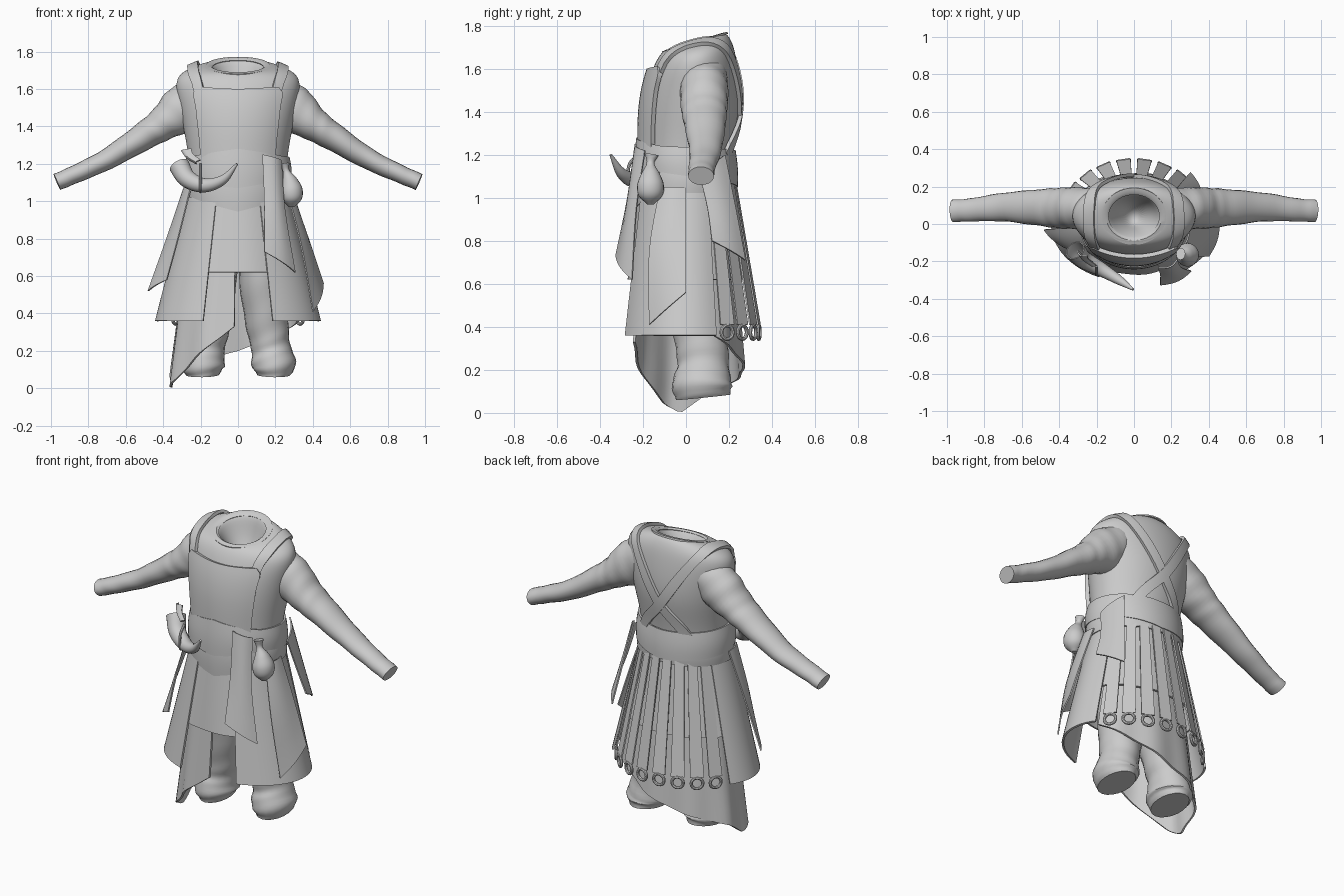
import bpy, bmesh, math
from mathutils import Vector

cube = bpy.data.objects.get("Cube")
if cube:
    bpy.data.objects.remove(cube, do_unlink=True)

grey = bpy.data.materials.new("plain_grey")
grey.use_nodes = True
COLOR = (0.6, 0.6, 0.6, 1)
grey.diffuse_color = COLOR
grey.node_tree.nodes["Principled BSDF"].inputs["Base Color"].default_value = COLOR
parts = []


def grid_object(name, rows, closed=False, caps=False, thick=0.0, subdiv=0, wrap=None, gap=0.01):
    """Mesh from rows of points, with optional caps, wrapping, smoothing and thickness."""
    bm = bmesh.new()
    vs = [[bm.verts.new(p) for p in row] for row in rows]
    n = len(rows[0])
    for a, b in zip(vs, vs[1:]):
        for i in range(n if closed else n - 1):
            j = (i + 1) % n
            bm.faces.new((a[i], a[j], b[j], b[i]))
    if caps:
        bm.faces.new(vs[0][::-1])
        bm.faces.new(vs[-1])
    bmesh.ops.recalc_face_normals(bm, faces=bm.faces)
    me = bpy.data.meshes.new(name)
    bm.to_mesh(me)
    bm.free()
    ob = bpy.data.objects.new(name, me)
    bpy.context.collection.objects.link(ob)
    me.materials.append(grey)
    if wrap:
        m = ob.modifiers.new("wrap", 'SHRINKWRAP')
        m.target, m.offset, m.wrap_mode = wrap, gap, 'ABOVE_SURFACE'
    if subdiv:
        ob.modifiers.new("smooth", 'SUBSURF').levels = subdiv
    if thick:
        m = ob.modifiers.new("thickness", 'SOLIDIFY')
        m.thickness, m.offset = thick, 0
    parts.append(ob)
    return ob


def lerp(table, t):
    """Piecewise linear lookup in (key, value) pairs."""
    if t <= table[0][0]:
        return table[0][1]
    for (a, u), (b, v) in zip(table, table[1:]):
        if t <= b:
            return u + (v - u) * (t - a) / (b - a)
    return table[-1][1]


def spline(pts, steps=6):
    """Smooth path through points."""
    p = [Vector(q) for q in pts]
    p = [p[0] * 2 - p[1]] + p + [p[-1] * 2 - p[-2]]
    out = []
    for a, b, c, d in zip(p, p[1:], p[2:], p[3:]):
        for k in range(steps):
            t = k / steps
            out.append(b + (c - a) * (t / 2) + (a * 2 - b * 5 + c * 4 - d) * (t * t / 2)
                       + (b * 3 - a - c * 3 + d) * (t ** 3 / 2))
    return out + [p[-2]]


def tube(name, path, radii, side=(0, 1, 0), n=20, caps=True, ripple=0.0, thick=0.0):
    """Sweep of ellipses; radii = (along side axis, across it)."""
    pts = spline(path)
    rad = spline([(a, b, 0) for a, b in radii])
    rows = []
    for i, (p, r) in enumerate(zip(pts, rad)):
        t = (pts[min(i + 1, len(pts) - 1)] - pts[max(i - 1, 0)]).normalized()
        u = Vector(side)
        u = (u - t * u.dot(t)).normalized()
        w = t.cross(u)
        ring = []
        for j in range(n):
            a = 2 * math.pi * j / n
            k = 1 + ripple * math.sin(i * 1.3 + 2 * math.sin(a))
            ring.append(p + u * r.x * k * math.cos(a) + w * r.y * k * math.sin(a))
        rows.append(ring)
    return grid_object(name, rows, True, caps, thick)


def shell(name, a0, a1, top, bottom, r_top, r_bottom, cy=0.0, ripple=0.0, bulge=0.0, closed=False):
    """Flared cloth around the body. Angle 0 is the front, positive toward +x."""
    n, m, rows = max(8, int((a1 - a0) / 5)), 10, []
    for k in range(m + 1):
        f, row = k / m, []
        for i in range(n if closed else n + 1):
            deg = a0 + (a1 - a0) * i / n
            a = math.radians(deg)
            s = 1 + f * ripple * math.sin(9 * a) + bulge * math.sin(math.pi * f)
            rx, ry = ((u + (v - u) * f) * s for u, v in zip(r_top, r_bottom))
            z = lerp(top, deg) * (1 - f) + lerp(bottom, deg) * f
            row.append((rx * math.sin(a), cy - ry * math.cos(a), z))
        rows.append(row)
    return grid_object(name, rows, closed, thick=0.012)


def flap(name, left, right, fold=0.02):
    """Hanging cloth between two edges, creased down the middle."""
    rows = []
    for p, q in zip(spline(left, 4), spline(right, 4)):
        out = Vector((p.x + q.x, p.y + q.y, 0)).normalized()
        rows.append([p.lerp(q, j / 6) + out * fold * math.sin(math.pi * j / 6) for j in range(7)])
    return grid_object(name, rows, thick=0.008)


# Tunic body: (z, half width, front y, back y, slope), ending in the hollow neck
body = [(0.95, .25, -.2, .19, 0), (1.1, .255, -.2, .2, 0), (1.25, .265, -.2, .215, 0),
        (1.4, .295, -.2, .25, 0), (1.53, .32, -.18, .25, 0), (1.64, .34, -.145, .235, .05),
        (1.695, .3, -.115, .22, .12), (1.725, .21, -.095, .195, .25), (1.73, .15, -.085, .17, .3),
        (1.705, .13, -.065, .15, .3), (1.62, .09, -.03, .13, .1), (1.52, .03, 0, .07, 0)]
rows = []
for z, rx, yf, yb, slope in body:
    cy, ry = (yf + yb) / 2, (yb - yf) / 2
    ring = [2 * math.pi * i / 32 for i in range(32)]
    rows.append([(rx * math.sin(a), cy - ry * math.cos(a), z - slope * ry * math.cos(a)) for a in ring])
torso = grid_object("tunic_body", rows, True, True, subdiv=2)

# Collar band lying on the sloped neck
collar = [2 * math.pi * i / 40 for i in range(40)]
grid_object("collar", [[(r * math.sin(a), .042 - (r - .02) * math.cos(a), z - .3 * (r - .02) * math.cos(a))
                        for a in collar] for r, z in ((.138, 1.715), (.15, 1.724), (.172, 1.722))],
            True, thick=0.01)

# Sleeves and trouser legs
for s, side in ((1, "left"), (-1, "right")):
    tube(side + "_sleeve",
         [(s * x, y, z) for x, y, z in ((.2, .085, 1.57), (.3, .085, 1.49), (.4, .085, 1.415), (.5, .088, 1.35),
                                        (.7, .09, 1.225), (.87, .075, 1.145), (.968, .07, 1.103))],
         [(.105, .11), (.112, .125), (.108, .092), (.098, .075), (.076, .056), (.062, .048), (.06, .046)],
         ripple=.018)
    tube(side + "_trouser_leg",
         [(s * x, y, z) for x, y, z in ((.12, .02, .9), (.13, .04, .6), (.155, .07, .35), (.175, .08, .22),
                                        (.19, .075, .13), (.19, .08, .072))],
         [(.14, .12), (.14, .125), (.125, .115), (.12, .105), (.14, .12), (.125, .09)],
         ripple=.018)

# Apron bib with rounded top corners
rows = []
for k in range(17):
    z = 1.2 + .41 * k / 16
    half = lerp([(1.2, .195), (1.35, .21), (1.5, .235), (1.57, .245), (1.595, .238), (1.61, .215)], z)
    rows.append([(half * (j / 8 - 1), -.24 + .08 * (j / 8 - 1) ** 2 + .3 * max(0, z - 1.5), z)
                 for j in range(17)])
grid_object("apron_bib", rows, thick=0.022, wrap=torso, gap=.017)

# Shoulder straps crossing at the back
for s, side in ((1, "left"), (-1, "right")):
    path = spline([(s * x, y, z) for x, y, z in (
        (.215, -.16, 1.58), (.235, -.1, 1.67), (.245, .05, 1.74), (.21, .19, 1.69),
        (.12, .25, 1.56), (0, .27, 1.38), (-.11, .24, 1.26), (-.16, .21, 1.19))])
    rows = []
    for i, p in enumerate(path):
        t = path[min(i + 1, len(path) - 1)] - path[max(i - 1, 0)]
        out = Vector((p.x * .3, p.y - .05, max(0, (p.z - 1.5) * 1.2)))
        w = t.cross(out).normalized() * .03
        rows.append([p + w * j for j in (-1, -.5, 0, .5, 1)])
    grid_object(side + "_strap", rows, thick=0.018, wrap=torso, gap=.009 if s > 0 else .014)

# Waist sash: pointed under layer and upper band
shell("sash_lower", -180, 180, [(-90, 1.15), (90, 1.15)],
      [(-180, 1.03), (-60, 1.02), (0, .945), (60, 1.02), (180, 1.03)],
      (.27, .225), (.275, .228), bulge=.02, closed=True)
shell("sash_upper", -180, 180, [(-180, 1.22), (-60, 1.24), (0, 1.28), (60, 1.24), (180, 1.22)],
      [(-180, 1.05), (-60, 1.1), (0, 1.07), (60, 1.12), (180, 1.05)],
      (.27, .225), (.28, .236), bulge=.02, closed=True)

# Skirt layers
shell("under_skirt", -180, 180, [(0, 1.05)], [(0, .62)], (.255, .215), (.36, .265), closed=True, ripple=.01)
for s, side in ((1, "left"), (-1, "right")):
    a0, a1 = sorted((s * 25, s * 117))
    shell(side + "_skirt_panel", a0, a1, [(0, 1.05)], [(0, .36)], (.262, .222), (.438, .308))
shell("long_wrap", -250, -3, [(0, .95)],
      [(-250, .38), (-180, .2), (-110, .09), (-82, 0), (-65, .04), (-45, .13), (-3, .33)],
      (.25, .2), (.365, .255), cy=.01, ripple=.03)

# Back straps ending in rings
for i in range(8):
    a = math.radians(180 + (i - 3.5) * 16)
    u, t = Vector((math.sin(a), -math.cos(a), 0)), Vector((math.cos(a), math.sin(a), 0))
    p = Vector((.25 * u.x, .225 * u.y, 1.1))
    q = Vector((.40 * u.x, .342 * u.y, .41))
    grid_object("back_strap", [[p.lerp(q, k / 6) + t * w * (.025 + .013 * k / 6) for w in (-1, 1)]
                               for k in range(7)], thick=0.008)
    bpy.ops.mesh.primitive_torus_add(major_radius=.032, minor_radius=.009, major_segments=20,
                                     minor_segments=8, location=q + Vector((0, 0, -.035)),
                                     rotation=(math.pi / 2, 0, a))
    ring = bpy.context.object
    ring.name = "strap_ring"
    ring.data.materials.append(grey)
    parts.append(ring)

# Loose cloth tails
flap("front_sash_tail", [(.13, -.235, 1.25), (.14, -.27, 1.0), (.14, -.325, .73)],
     [(.23, -.19, 1.22), (.25, -.23, .95), (.305, -.25, .62)], .02)
flap("left_side_tail", [(.265, -.12, 1.05), (.34, -.17, .75), (.4, -.17, .41)],
     [(.285, 0, 1.05), (.375, 0, .8), (.455, 0, .56)], .015)
flap("right_side_tail", [(-.25, -.12, 1.08), (-.32, -.14, .8), (-.38, -.12, .58)],
     [(-.285, 0, 1.08), (-.38, -.02, .8), (-.48, -.03, .52)], .01)
flap("rear_tail", [(.285, .06, 1.12), (.32, .1, .95), (.37, .12, .8)],
     [(.22, .18, 1.2), (.26, .23, .95), (.3, .275, .71)], .015)

# Curved horn with an open mouth
tube("horn", [(-.315, -.14, 1.19), (-.27, -.19, 1.12), (-.18, -.24, 1.085), (-.08, -.3, 1.115), (-.005, -.35, 1.2)],
     [(.052, .052), (.045, .045), (.035, .035), (.022, .022), (.003, .003)], caps=False, thick=0.006)
tube("horn_loop", [(-.2, -.225, 1.2), (-.2, -.265, 1.15), (-.2, -.265, 1.07), (-.2, -.22, 1.05)],
     [(.008, .008)] * 4, side=(1, 0, 0), n=8)
flap("sash_knot", [(-.3, -.14, 1.27), (-.27, -.17, 1.23), (-.22, -.2, 1.2)],
     [(-.25, -.17, 1.28), (-.24, -.19, 1.25), (-.2, -.22, 1.22)])

# Tied pouch
tube("pouch", [(.25, -.16, 1.2), (.258, -.165, 1.16), (.275, -.165, 1.11), (.285, -.165, 1.06),
               (.287, -.165, 1.01), (.287, -.165, .97)],
     [(.032, .025), (.018, .018), (.044, .042), (.062, .06), (.055, .053), (.015, .015)])

# Finish: bake modifiers, fix normals, smooth shading with sharp edges
bpy.ops.object.select_all(action='DESELECT')
for ob in parts:
    ob.select_set(True)
bpy.context.view_layer.objects.active = torso
bpy.ops.object.convert(target='MESH')
for ob in parts:
    bm = bmesh.new()
    bm.from_mesh(ob.data)
    bmesh.ops.recalc_face_normals(bm, faces=bm.faces)
    bm.to_mesh(ob.data)
    bm.free()
bpy.ops.object.shade_smooth_by_angle(angle=math.radians(40))
